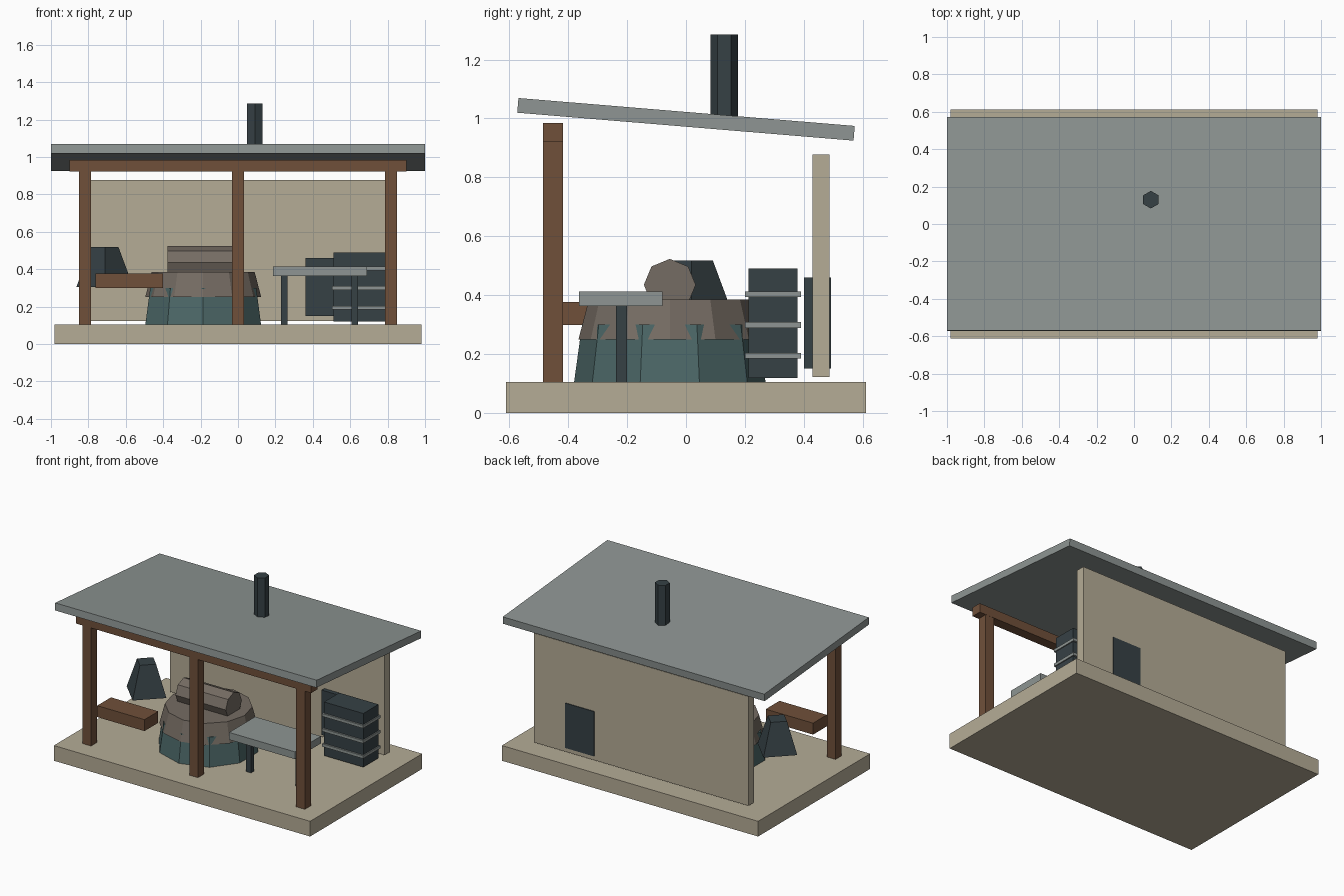
import bpy, bmesh
from math import sin, cos, pi, atan2
from mathutils import Matrix

if "Cube" in bpy.data.objects:
    bpy.data.objects.remove(bpy.data.objects["Cube"])


def material(name, r, g, b):
    m = bpy.data.materials.new(name)
    lin = [(c / 255 / 12.92 if c < 11 else ((c / 255 + 0.055) / 1.055) ** 2.4) for c in (r, g, b)]
    m.diffuse_color = (*lin, 1)
    m.use_nodes = True
    m.node_tree.nodes["Principled BSDF"].inputs["Base Color"].default_value = m.diffuse_color
    return m


STONE = material("pale_stone", 181, 172, 150)
WOOD = material("wood", 112, 80, 58)
IRON = material("dark_iron", 54, 65, 69)
TEAL = material("teal_brick", 76, 103, 103)
CLAY = material("taupe_clay", 117, 108, 99)
GREY = material("slate_grey", 142, 149, 147)


def finish(name, bm, mat):
    bmesh.ops.recalc_face_normals(bm, faces=bm.faces)
    me = bpy.data.meshes.new(name)
    bm.to_mesh(me)
    bm.free()
    me.materials.append(mat)
    ob = bpy.data.objects.new(name, me)
    bpy.context.collection.objects.link(ob)
    return ob


def box(name, x, y, z, mat):
    """Box from (min, max) ranges, origin at its centre."""
    bm = bmesh.new()
    bmesh.ops.create_cube(bm, size=1)
    bmesh.ops.scale(bm, verts=bm.verts, vec=(x[1] - x[0], y[1] - y[0], z[1] - z[0]))
    ob = finish(name, bm, mat)
    ob.location = (sum(x) / 2, sum(y) / 2, sum(z) / 2)
    return ob


def frustum(name, sides, r0, r1, centre, z, mat):
    """Flat-sided cone frustum with one corner pointing to +y."""
    bm = bmesh.new()
    h = (z[1] - z[0]) / 2
    rings = [[bm.verts.new((r * sin(2 * pi * i / sides), r * cos(2 * pi * i / sides), zz))
              for i in range(sides)] for r, zz in ((r0, -h), (r1, h))]
    for i in range(sides):
        j = (i + 1) % sides
        bm.faces.new((rings[0][i], rings[0][j], rings[1][j], rings[1][i]))
    for ring in rings:
        bm.faces.new(ring)
    ob = finish(name, bm, mat)
    ob.location = (*centre, sum(z) / 2)
    return ob


# Floor slab and back wall
box("floor_slab", (-0.98, 0.98), (-0.612, 0.612), (0, 0.105), STONE)
box("back_wall", (-0.82, 0.82), (0.429, 0.488), (0.122, 0.877), STONE)
box("wall_hatch", (0.36, 0.58), (0.40, 0.493), (0.15, 0.46), IRON)

# Front posts and beam
for i, px in enumerate((-0.818, 0, 0.818)):
    box(f"front_post_{i + 1}", (px - 0.033, px + 0.033), (-0.485, -0.418), (0.105, 0.925), WOOD)
box("front_beam", (-0.90, 0.90), (-0.486, -0.417), (0.922, 0.985), WOOD)

# Sloping roof and chimney
roof = box("roof", (-1, 1), (-0.573, 0.573), (0.972, 1.022), GREY)
roof.rotation_euler.x = -atan2(0.095, 1.145)
frustum("chimney", 6, 0.047, 0.047, (0.09, 0.13), (0.985, 1.285), IRON)

# Furnace: body, lid and barrel on top
FURNACE = (-0.186, -0.055)
frustum("furnace_body", 10, 0.325, 0.298, FURNACE, (0.105, 0.30), TEAL)
frustum("furnace_lid", 12, 0.31, 0.275, FURNACE, (0.25, 0.385), CLAY)
barrel = frustum("furnace_barrel", 8, 0.088, 0.088, FURNACE, (0.243, 0.627), CLAY)
barrel.rotation_euler.y = pi / 2

# Hanging hood and wooden trough on the left
frustum("hood", 4, 0.152, 0.073, (-0.712, 0.018), (0.305, 0.518), IRON)
box("wooden_trough", (-0.762, -0.40), (-0.45, -0.30), (0.298, 0.377), WOOD)

# Work table
box("table_top", (0.187, 0.69), (-0.364, -0.08), (0.363, 0.413), GREY)
for side, lx in (("left", 0.247), ("right", 0.624)):
    box(f"table_leg_{side}", (lx - 0.018, lx + 0.018), (-0.237, -0.201), (0.105, 0.365), IRON)

# Cabinet with three bands
box("cabinet", (0.51, 0.81), (0.212, 0.378), (0.119, 0.49), IRON)
for i, bz in enumerate((0.194, 0.299, 0.403)):
    box(f"cabinet_band_{i + 1}", (0.503, 0.817), (0.20, 0.39), (bz - 0.01, bz + 0.01), GREY)
